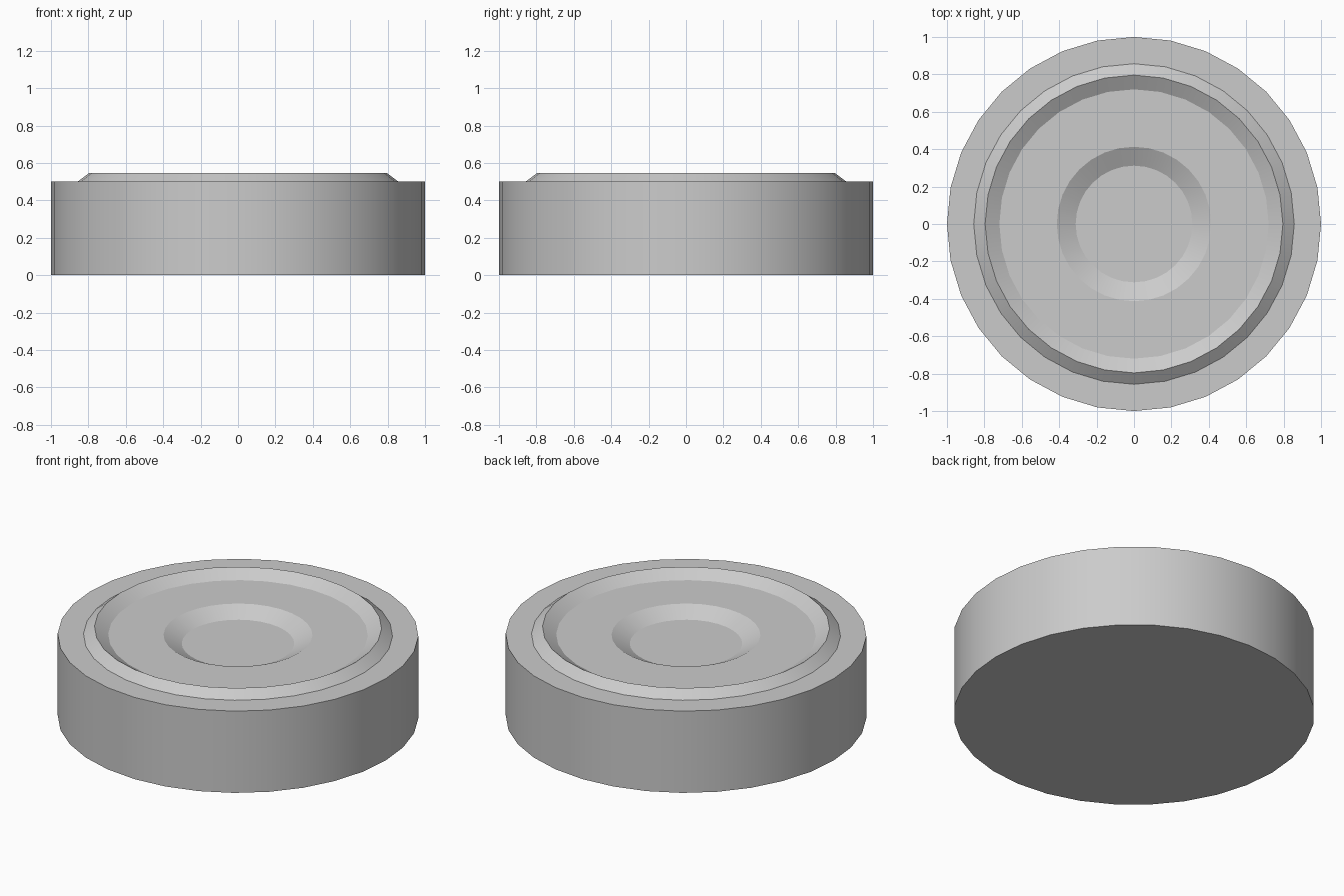
import bpy, bmesh, math

if "Cube" in bpy.data.objects:
    bpy.data.objects.remove(bpy.data.objects["Cube"])

SIDES = 32

# Lathe profile (radius, height): base, wall, raised rim, top floor, centre recess
PROFILE = [(1.0, 0.0), (1.0, 0.5), (0.857, 0.5), (0.796, 0.546),
           (0.72, 0.5), (0.413, 0.5), (0.312, 0.448)]


def lathe(name, profile, sides):
    bm = bmesh.new()
    rings = []
    for r, z in profile:
        rings.append([bm.verts.new((r * math.cos(2 * math.pi * i / sides),
                                    r * math.sin(2 * math.pi * i / sides), z))
                      for i in range(sides)])
    # Side bands
    for low, high in zip(rings, rings[1:]):
        for i in range(sides):
            j = (i + 1) % sides
            bm.faces.new((low[i], low[j], high[j], high[i]))
    # Underside and recess floor
    bm.faces.new(rings[0][::-1])
    bm.faces.new(rings[-1])
    mesh = bpy.data.meshes.new(name)
    bm.to_mesh(mesh)
    bm.free()
    obj = bpy.data.objects.new(name, mesh)
    bpy.context.collection.objects.link(obj)
    return obj


# Round puck with a raised rim and dished centre
puck = lathe("round_puck", PROFILE, SIDES)
bpy.context.view_layer.objects.active = puck
puck.select_set(True)
bpy.ops.object.shade_smooth_by_angle(angle=math.radians(20))
